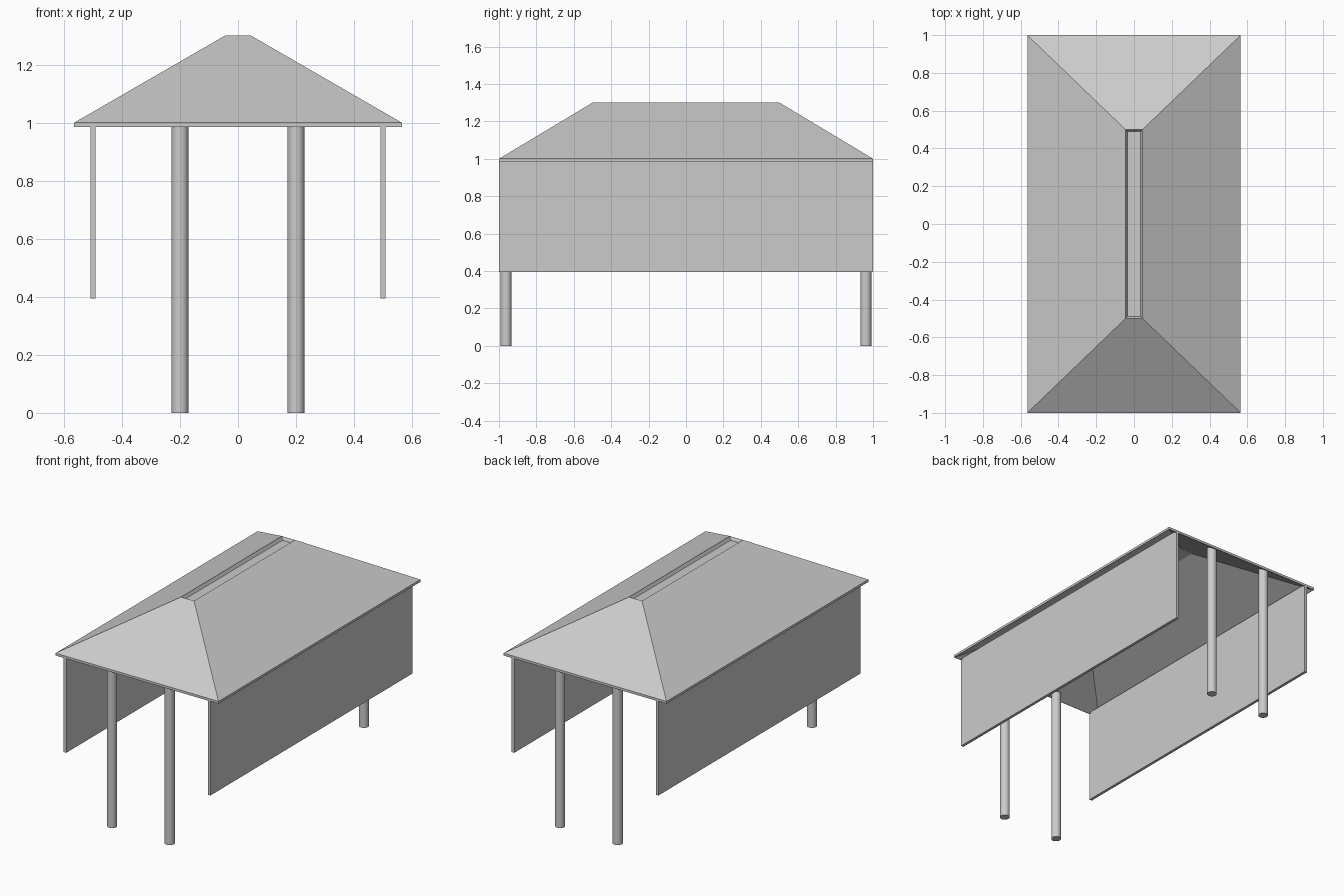
import bpy, bmesh
from math import radians

if "Cube" in bpy.data.objects:
    bpy.data.objects.remove(bpy.data.objects["Cube"])


def ring_shell(name, rings):
    """Closed shell lofted through rectangular rings (half x, half y, z)."""
    bm = bmesh.new()
    loops = [[bm.verts.new((sx * hx, sy * hy, z))
              for sx, sy in ((-1, -1), (1, -1), (1, 1), (-1, 1))]
             for hx, hy, z in rings]
    for a, b in zip(loops, loops[1:]):
        for i in range(4):
            j = (i + 1) % 4
            bm.faces.new((a[i], a[j], b[j], b[i]))
    bm.faces.new(loops[0][::-1])
    bm.faces.new(loops[-1])
    bmesh.ops.recalc_face_normals(bm, faces=bm.faces)
    mesh = bpy.data.meshes.new(name)
    bm.to_mesh(mesh)
    bm.free()
    obj = bpy.data.objects.new(name, mesh)
    bpy.context.collection.objects.link(obj)
    return obj


# Hollow hipped roof: underside, eave lip, slopes, recessed ridge strip
ring_shell("hip_roof", [
    (0.040, 0.490, 1.265),
    (0.558, 0.993, 0.985),
    (0.565, 1.000, 0.985),
    (0.565, 1.000, 1.000),
    (0.045, 0.500, 1.300),
    (0.035, 0.490, 1.280),
])

for side, sx in (("left", -1), ("right", 1)):
    # Hanging side walls
    bpy.ops.mesh.primitive_cube_add(size=1, location=(sx * 0.5, 0, 0.695))
    wall = bpy.context.object
    wall.name = f"{side}_wall"
    wall.scale = (0.018, 2.0, 0.6)
    bpy.ops.object.transform_apply(location=False, rotation=False, scale=True)

    # Round posts at both ends
    for end, sy in (("front", -1), ("back", 1)):
        bpy.ops.mesh.primitive_cylinder_add(
            vertices=32, radius=0.029, depth=1.0, location=(sx * 0.2, sy * 0.962, 0.5))
        bpy.context.object.name = f"{end}_{side}_post"
        bpy.ops.object.shade_smooth_by_angle(angle=radians(30))
